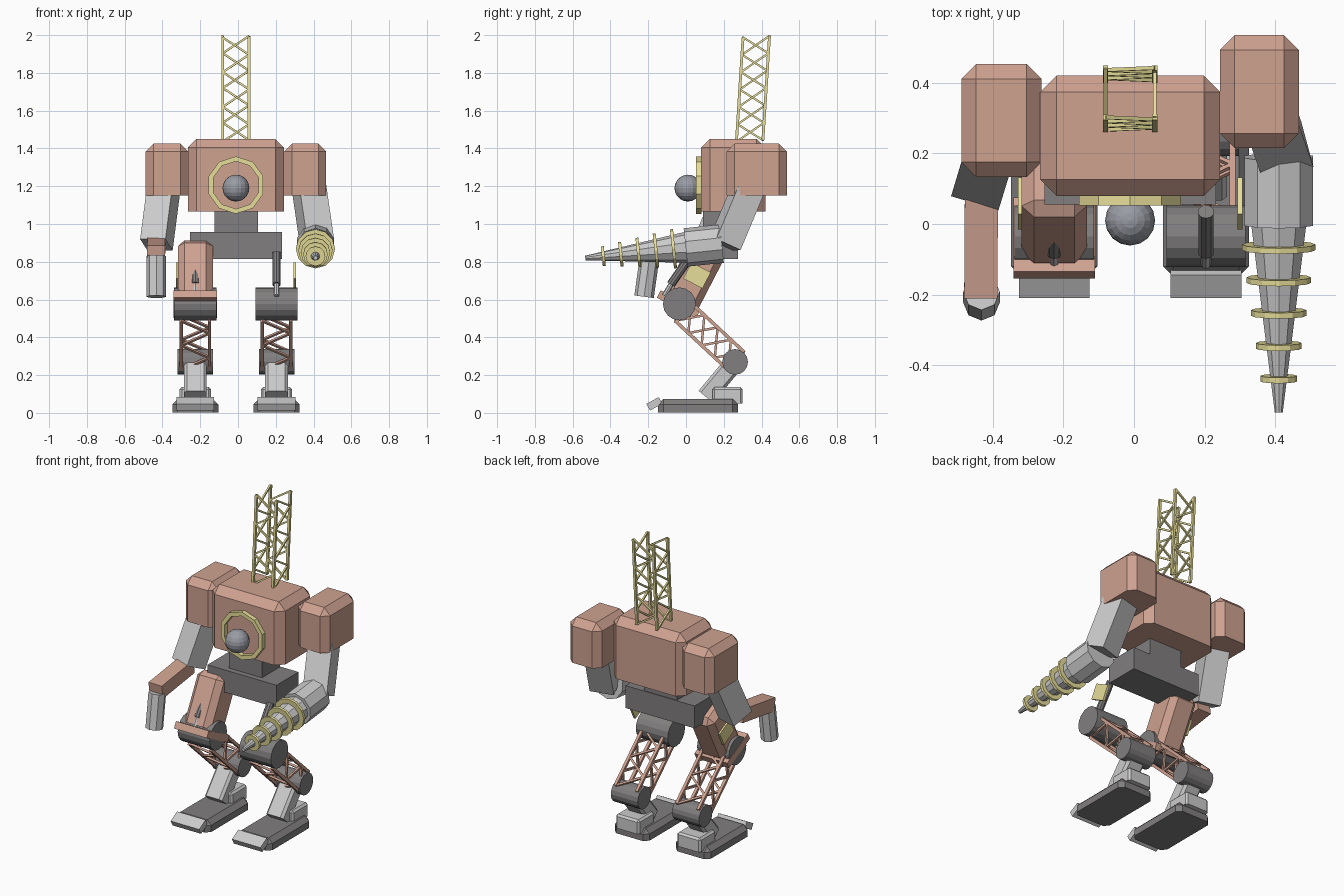
import bpy, bmesh
from math import pi
from mathutils import Vector, Matrix

if "Cube" in bpy.data.objects:
    bpy.data.objects.remove(bpy.data.objects["Cube"])

CX = -0.011  # symmetry plane of the body


def material(name, rgb):
    m = bpy.data.materials.new(name)
    m.diffuse_color = (*rgb, 1)
    m.use_nodes = True
    m.node_tree.nodes["Principled BSDF"].inputs["Base Color"].default_value = m.diffuse_color
    return m


RUST = material("rust_paint", (0.62, 0.36, 0.28))
YELLOW = material("yellow_paint", (0.80, 0.73, 0.32))
DARK = material("dark_metal", (0.22, 0.21, 0.21))
LENS = material("lens", (0.32, 0.33, 0.37))


def finish(name, bm, mat=None):
    bmesh.ops.recalc_face_normals(bm, faces=bm.faces)
    me = bpy.data.meshes.new(name)
    bm.to_mesh(me)
    bm.free()
    ob = bpy.data.objects.new(name, me)
    bpy.context.collection.objects.link(ob)
    if mat:
        me.materials.append(mat)
    return ob


def frame(p, q, side=(1, 0, 0)):
    """Matrix at the midpoint of p-q: local z runs along p-q, local x follows side."""
    p, q = Vector(p), Vector(q)
    z = (q - p).normalized()
    s = Vector(side)
    if abs(s.normalized().dot(z)) > 0.95:
        s = Vector((0, 0, 1))
    x = (s - z * s.dot(z)).normalized()
    y = z.cross(x)
    m = Matrix((x, y, z)).transposed().to_4x4()
    m.translation = (p + q) / 2
    return m, (q - p).length


def add_beam(bm, p, q, w, d, side=(1, 0, 0)):
    m, length = frame(p, q, side)
    bmesh.ops.create_cube(bm, size=1, matrix=m @ Matrix.Diagonal((w, d, length, 1)))


def beam(name, p, q, w, d, mat=None, side=(1, 0, 0), chamfer=0):
    bm = bmesh.new()
    m, length = frame(p, q, side)
    bmesh.ops.create_cube(bm, size=1, matrix=Matrix.Diagonal((w, d, length, 1)))
    if chamfer:
        # bottom edges stay sharp, all others are chamfered
        edges = [e for e in bm.edges if max(v.co.z for v in e.verts) > 0]
        bmesh.ops.bevel(bm, geom=edges, offset=chamfer, segments=1, affect='EDGES')
    bm.transform(m)
    return finish(name, bm, mat)


def box(name, x, y, z, mat=None, chamfer=0):
    c = ((x[0] + x[1]) / 2, (y[0] + y[1]) / 2)
    return beam(name, (*c, z[0]), (*c, z[1]), x[1] - x[0], y[1] - y[0], mat, chamfer=chamfer)


def rod(name, p, q, r1, r2=None, sides=10, mat=None):
    bm = bmesh.new()
    m, length = frame(p, q)
    bmesh.ops.create_cone(bm, cap_ends=True, segments=sides, radius1=r1,
                          radius2=r1 if r2 is None else r2, depth=length, matrix=m)
    return finish(name, bm, mat)


def truss(name, a, b, across, deep, count, r, mat):
    """Four rails from a to b with zigzag braces on every face."""
    bm = bmesh.new()
    a, b = Vector(a), Vector(b)
    across, deep = Vector(across) / 2, Vector(deep) / 2
    corners = [-across - deep, across - deep, across + deep, -across + deep]
    for i, c in enumerate(corners):
        add_beam(bm, a + c, b + c, 2 * r, 2 * r)
        n = corners[(i + 1) % 4]
        for k in range(count):
            s, e = (c, n) if k % 2 == 0 else (n, c)
            add_beam(bm, a.lerp(b, k / count) + s, a.lerp(b, (k + 1) / count) + e, 1.4 * r, 1.4 * r)
    return finish(name, bm, mat)


# Torso, waist and hips
box("torso", (-0.266, 0.244), (0.08, 0.42), (1.065, 1.45), RUST, 0.046)
box("waist", (-0.125, 0.105), (0.09, 0.27), (0.95, 1.07), DARK)
box("hips", (-0.253, 0.232), (0.055, 0.275), (0.815, 0.957), DARK)

# Eye and its ring
bm = bmesh.new()
bmesh.ops.create_uvsphere(bm, u_segments=16, v_segments=10, radius=0.071,
                          matrix=Matrix.Translation((CX, 0.01, 1.19)))
finish("eye", bm, LENS)
bm = bmesh.new()
bmesh.ops.create_circle(bm, segments=10, radius=0.152)
outer = bm.edges[:]
inner = bmesh.ops.create_circle(bm, segments=10, radius=0.126)["verts"]
bmesh.ops.bridge_loops(bm, edges=bm.edges[:])
ext = bmesh.ops.extrude_face_region(bm, geom=bm.faces[:])["geom"]
bmesh.ops.translate(bm, vec=(0, 0, 0.03),
                    verts=[v for v in ext if isinstance(v, bmesh.types.BMVert)])
bm.transform(Matrix.Translation((CX, 0.082, 1.206)) @ Matrix.Rotation(pi / 2, 4, 'X'))
finish("eye_ring", bm, YELLOW)

# Lattice mast on the back
truss("mast", (CX, 0.337, 1.44), (CX, 0.372, 1.992), (0.14, 0, 0), (0, 0.14, 0.008), 6, 0.0075, YELLOW)

# Shoulders and upper arms
box("right_shoulder", (0.243, 0.467), (0.215, 0.535), (1.15, 1.425), RUST, 0.042)
box("left_shoulder", (-0.489, -0.262), (0.133, 0.453), (1.15, 1.425), RUST, 0.042)
beam("right_upper_arm", (0.42, 0.205, 0.89), (0.375, 0.335, 1.2), 0.148, 0.145, side=(1, 0.27, 0))
beam("left_upper_arm", (-0.432, 0.122, 0.89), (-0.392, 0.253, 1.2), 0.14, 0.145, side=(1, -0.3, 0))

# Left forearm and hand
beam("left_forearm", (-0.432, 0.11, 0.89), (-0.434, -0.205, 0.845), 0.094, 0.085, RUST)
rod("left_hand", (-0.432, -0.192, 0.83), (-0.432, -0.222, 0.615), 0.052, sides=8)

# Drill arm: housing, cone, flight rings
def drill_point(y):
    return (0.41, y, 0.876 + 0.105 * y)


rod("drill_housing", drill_point(0.19), drill_point(-0.002), 0.102, sides=10)
rod("drill_cone", drill_point(0.0), drill_point(-0.533), 0.082, 0.012, sides=10)
for i in range(5):
    y = -0.066 - 0.093 * i
    rod(f"drill_ring_{i + 1}", drill_point(y + 0.008), drill_point(y - 0.008),
        0.104 - 0.013 * i, sides=12, mat=YELLOW)

# Legs
for tag, x in (("left", CX - 0.215), ("right", CX + 0.215)):
    sgn = -1 if tag == "left" else 1
    if tag == "left":
        # armoured thigh, fitted on one side only
        beam("left_thigh_shell", (x, -0.022, 0.60), (x, 0.125, 0.884), 0.185, 0.2, RUST, chamfer=0.035)
        beam("left_thigh_plate", (x, -0.05, 0.556), (x, -0.03, 0.595), 0.23, 0.235, RUST)
    beam(tag + "_thigh_panel", (x + sgn * 0.096, 0.036, 0.685), (x + sgn * 0.096, 0.08, 0.77),
         0.014, 0.115, YELLOW)
    # thigh piston
    rod(tag + "_piston_body", (x, 0.035, 0.845), (x, -0.08, 0.68), 0.023, sides=10, mat=DARK)
    rod(tag + "_piston_rod", (x, -0.07, 0.695), (x, -0.115, 0.62), 0.014, sides=8)
    # knee, shin lattice, ankle
    rod(tag + "_knee", (x - 0.112, -0.035, 0.577), (x + 0.112, -0.035, 0.577), 0.087, sides=16, mat=DARK)
    truss(tag + "_shin", (x, -0.015, 0.535), (x, 0.265, 0.275), (0.15, 0, 0), (0, 0.085, 0.095), 4, 0.009, RUST)
    rod(tag + "_ankle", (x - 0.094, 0.26, 0.27), (x + 0.094, 0.26, 0.27), 0.068, sides=16, mat=DARK)
    # lower leg and foot
    beam(tag + "_lower_leg", (x, 0.105, 0.085), (x, 0.255, 0.265), 0.12, 0.10, chamfer=0.015)
    box(tag + "_heel_block", (x - 0.083, x + 0.083), (0.14, 0.3), (0.05, 0.137), chamfer=0.012)
    box(tag + "_foot", (x - 0.122, x + 0.122), (-0.148, 0.275), (0.003, 0.073), DARK, 0.028)
    beam(tag + "_toe", (x, -0.2, 0.03), (x, -0.135, 0.066), 0.2, 0.04)
